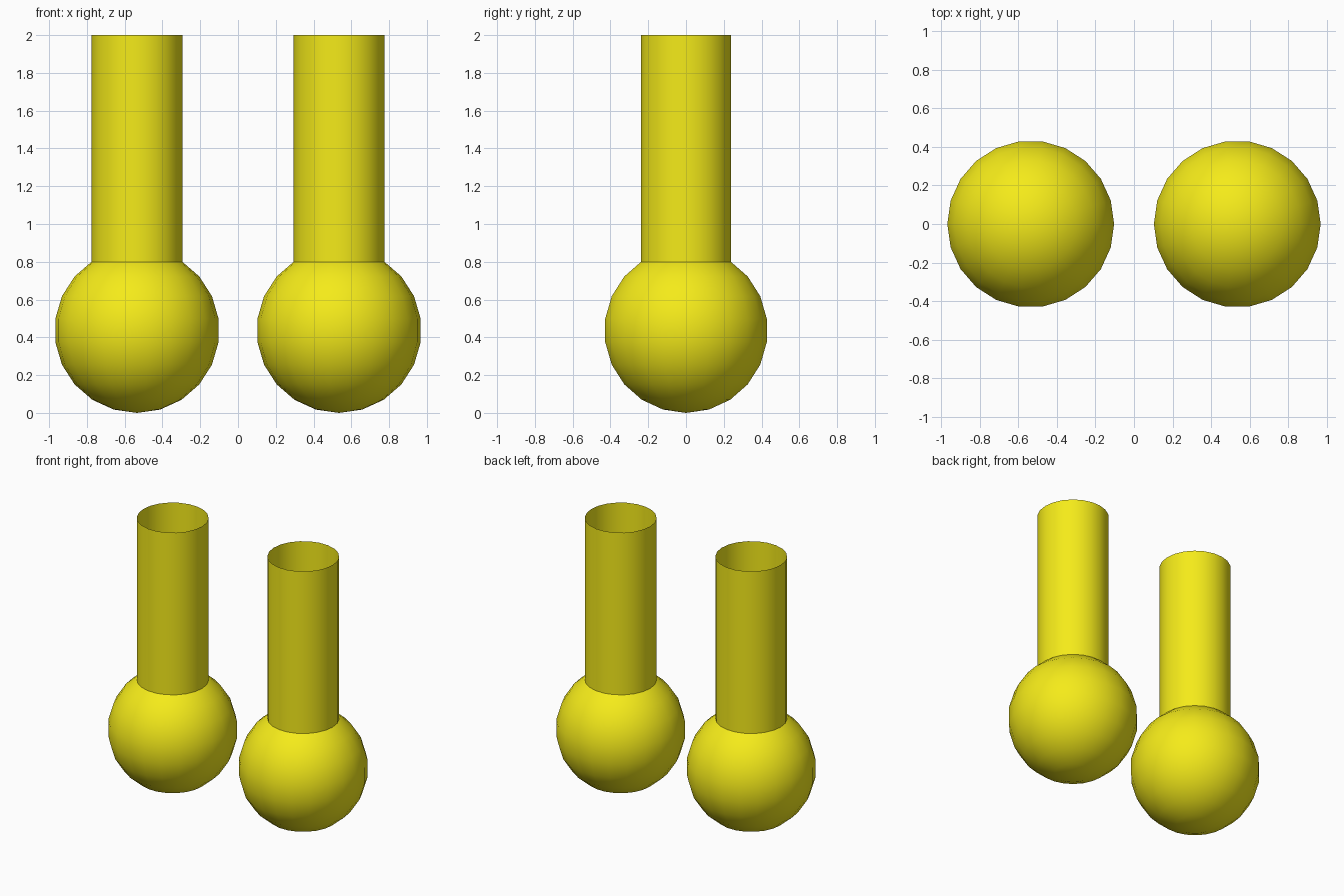
import bpy
from math import radians

if "Cube" in bpy.data.objects:
    bpy.data.objects.remove(bpy.data.objects["Cube"])

SEGMENTS = 22
X, BALL_R, TUBE_R, TUBE_BASE, TOP = 0.535, 0.4365, 0.241, 0.79, 2.0

yellow = bpy.data.materials.new("yellow")
yellow.diffuse_color = (0.91, 0.83, 0.01, 1)
yellow.use_nodes = True
yellow.node_tree.nodes["Principled BSDF"].inputs["Base Color"].default_value = yellow.diffuse_color


def finish(name):
    obj = bpy.context.object
    obj.name = name
    obj.data.materials.append(yellow)
    bpy.ops.object.shade_smooth_by_angle(angle=radians(40))


for side, x in (("left", -X), ("right", X)):
    # Round ball at the foot
    bpy.ops.mesh.primitive_uv_sphere_add(
        segments=SEGMENTS, ring_count=11, radius=BALL_R,
        location=(x, 0, BALL_R), rotation=(0, 0, radians(90)))
    finish(side + "_ball")
    # Open thin-walled tube rising from the ball
    bpy.ops.mesh.primitive_cylinder_add(
        vertices=SEGMENTS, radius=TUBE_R, depth=TOP - TUBE_BASE,
        end_fill_type='NOTHING', location=(x, 0, (TOP + TUBE_BASE) / 2),
        rotation=(0, 0, radians(90)))
    finish(side + "_tube")
